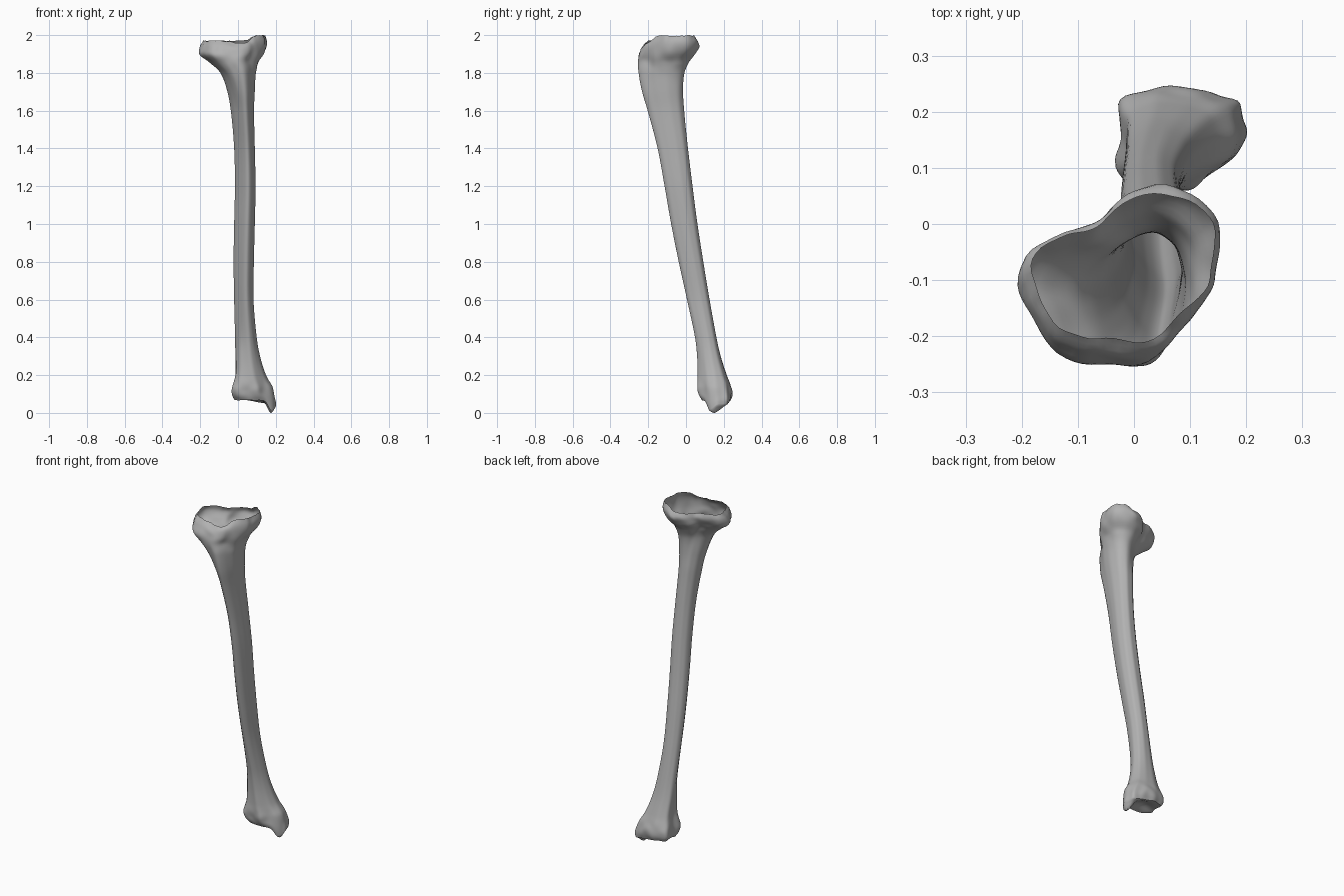
import bpy, bmesh, math
from mathutils import Vector, noise

cube = bpy.data.objects.get("Cube")
if cube:
    bpy.data.objects.remove(cube, do_unlink=True)

SIDES = 72
STEP = 0.02

# Cross-section outlines, each fitted to a box from -1 to 1
SHAFT = [(.35, -1), (.65, -.75), (.9, -.2), (1, .25), (.8, .75), (.3, 1), (-.4, .95),
         (-.85, .65), (-1, .25), (-.7, -.25), (-.2, -.75), (.1, -.95)]
PLATEAU = [(.44, 1), (.72, .9), (.96, .6), (1, .2), (.93, -.26), (.66, -.57), (.44, -.91),
           (.16, -1), (-.05, -.94), (-.33, -.98), (-.66, -.82), (-.86, -.45), (-1, 0),
           (-.86, .27), (-.5, .42), (-.22, .54), (0, .84)]
ANKLE = [(-.93, .75), (-.3, 1), (.35, .9), (.83, .7), (1, .13), (.83, -.38), (.2, -1),
         (-.7, -.95), (-1, -.53), (-.9, 0)]

# Stations down the bone: z, x min, x max, y min, y max, shape (1 plateau, 0 shaft, -1 ankle)
STATIONS = [
    (1.97, -.19, .145, -.21, .058, 1),
    (1.94, -.205, .153, -.238, .074, 1),
    (1.9, -.208, .142, -.253, .055, 1),
    (1.86, -.16, .112, -.255, .022, .9),
    (1.8, -.1, .096, -.254, -.004, .6),
    (1.7, -.06, .09, -.235, -.013, .2),
    (1.6, -.04, .086, -.205, -.009, 0),
    (1.4, -.022, .09, -.152, .011, 0),
    (1.2, -.018, .094, -.115, .035, 0),
    (1, -.022, .09, -.08, .061, 0),
    (.8, -.025, .085, -.04, .092, 0),
    (.6, -.022, .083, .004, .125, 0),
    (.4, -.018, .1, .046, .162, -.2),
    (.3, -.018, .118, .057, .185, -.5),
    (.2, -.02, .15, .06, .217, -.8),
    (.13, -.036, .188, .06, .243, -1),
    (.09, -.036, .204, .07, .245, -1),
    (.065, -.022, .206, .085, .235, -1),
]


def radial(outline):
    """Radius of an outline at evenly spaced angles."""
    polar = sorted((math.atan2(v, u) % math.tau, math.hypot(u, v)) for u, v in outline)
    polar = [(polar[-1][0] - math.tau, polar[-1][1])] + polar + [(polar[0][0] + math.tau, polar[0][1])]
    radii = []
    for i in range(SIDES):
        angle = math.tau * i / SIDES
        for (a, ra), (b, rb) in zip(polar, polar[1:]):
            if a <= angle <= b:
                t = (angle - a) / (b - a)
                # straight chord between the two outline points
                radii.append(ra * rb * math.sin(b - a) /
                             (ra * math.sin(angle - a) + rb * math.sin(b - angle)))
                break
    for _ in range(2):
        radii = [(radii[i - 1] + 2 * radii[i] + radii[(i + 1) % SIDES]) / 4 for i in range(SIDES)]
    return radii


def station_at(z):
    """Smoothly interpolated station at a height."""
    k = 0
    while k < len(STATIONS) - 2 and STATIONS[k + 1][0] > z:
        k += 1
    a, b = STATIONS[k], STATIONS[k + 1]
    before, after = STATIONS[max(k - 1, 0)], STATIONS[min(k + 2, len(STATIONS) - 1)]
    span = b[0] - a[0]
    t = (z - a[0]) / span
    result = []
    for c in range(1, len(a)):
        ma = (b[c] - before[c]) / (b[0] - before[0]) * span
        mb = (after[c] - a[c]) / (after[0] - a[0]) * span
        result.append((2 * t**3 - 3 * t**2 + 1) * a[c] + (t**3 - 2 * t**2 + t) * ma
                      + (3 * t**2 - 2 * t**3) * b[c] + (t**3 - t**2) * mb)
    return result


def ramp(value, low, high):
    t = min(max((value - low) / (high - low), 0), 1)
    return t * t * (3 - 2 * t)


def bump(x, y, cx, cy, sx, sy):
    return math.exp(-((x - cx) / sx) ** 2 - ((y - cy) / sy) ** 2)


def shape_point(x, y, z):
    """Uneven open rim at the top, ankle knob and joint hollow at the bottom."""
    top = ramp(z, 1.86, 1.97)
    low = ramp(-z, -.14, -.065)
    ends = max(ramp(z, 1.75, 1.92), ramp(-z, -.2, -.1))
    rough = noise.noise_vector(Vector((x, y, z)) * 18) * .007 * ends
    z += top * (.027 * ramp(x, .04, .1) - .012 * bump(x, y, .01, -.2, .06, .08))
    z += top * .006 * noise.noise(Vector((x, y, 0)) * 45)
    z -= low * .066 * bump(x, y, .175, .15, .03, .055)
    z += low * .02 * bump(x, y, .06, .155, .06, .05)
    z -= low * .012 * bump(x, y, .12, .22, .05, .03)
    return Vector((x + rough.x, y + rough.y, z + rough.z * .4))


shaft, plateau, ankle = radial(SHAFT), radial(PLATEAU), radial(ANKLE)
bm = bmesh.new()


def make_ring(z, scale=1.0):
    x0, x1, y0, y1, kind = station_at(z)
    end = plateau if kind > 0 else ankle
    mix = min(abs(kind), 1)
    ring = []
    for i in range(SIDES):
        angle = math.tau * i / SIDES
        r = (shaft[i] * (1 - mix) + end[i] * mix) * scale
        x = (x0 + x1) / 2 + (x1 - x0) / 2 * r * math.cos(angle)
        y = (y0 + y1) / 2 + (y1 - y0) / 2 * r * math.sin(angle)
        ring.append(bm.verts.new(shape_point(x, y, z)))
    return ring


# Open shell from the plateau rim down to the ankle, finer at both ends
heights, z = [], STATIONS[0][0]
while z > STATIONS[-1][0]:
    heights.append(z)
    z -= STEP if .3 < z < 1.75 else STEP / 2
rings = [make_ring(z) for z in heights + [STATIONS[-1][0]]]

# Ankle joint surface closes the lower end
rings += [make_ring(STATIONS[-1][0], s) for s in (.94, .88, .8, .7, .6, .48, .35, .2, .08)]
for upper, lower in zip(rings, rings[1:]):
    for i in range(SIDES):
        j = (i + 1) % SIDES
        bm.faces.new((upper[i], lower[i], lower[j], upper[j]))
bm.faces.new(reversed(rings[-1]))

# Set the lowest tip on the ground
lowest = min(v.co.z for v in bm.verts)
bmesh.ops.translate(bm, verts=bm.verts, vec=(0, 0, -lowest))

mesh = bpy.data.meshes.new("shin_bone")
bm.to_mesh(mesh)
bm.free()
bone = bpy.data.objects.new("shin_bone", mesh)
bpy.context.collection.objects.link(bone)

# Plain grey bone colour
grey = bpy.data.materials.new("bone_grey")
grey.use_nodes = True
colour = (.45, .45, .45, 1)
grey.diffuse_color = colour
grey.node_tree.nodes["Principled BSDF"].inputs["Base Color"].default_value = colour
mesh.materials.append(grey)

bpy.ops.object.select_all(action='DESELECT')
bone.select_set(True)
bpy.context.view_layer.objects.active = bone
bpy.ops.object.shade_smooth_by_angle(angle=math.radians(50))
